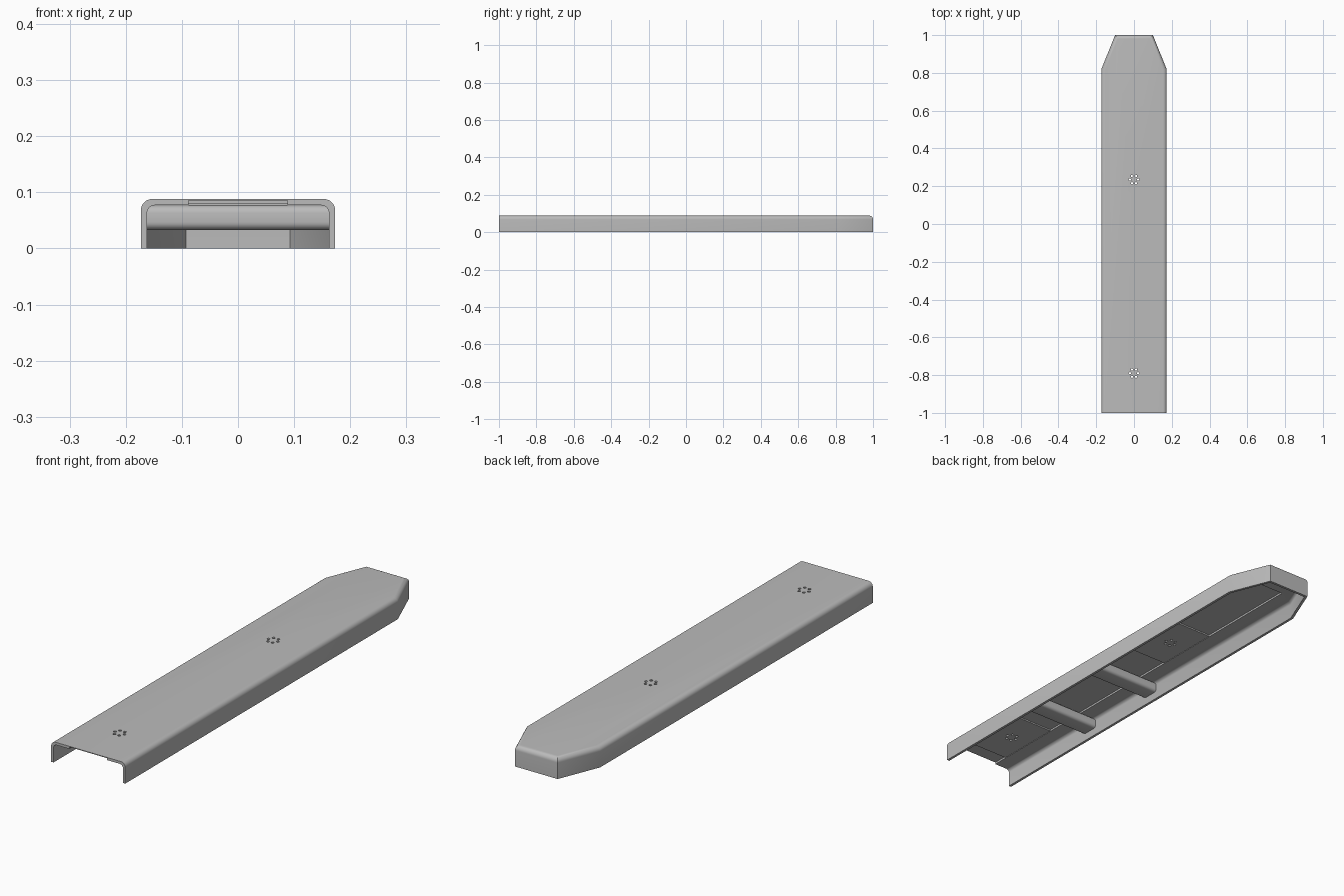
import bpy, bmesh, math
from mathutils import Vector

cube = bpy.data.objects.get("Cube")
if cube:
    bpy.data.objects.remove(cube, do_unlink=True)

HALF, HEIGHT, WALL = 0.173, 0.088, 0.011
UNDER = HEIGHT - WALL
SKIN_Z = 0.085
RECESS = 0.088

grey = bpy.data.materials.new("satin grey")
grey.use_nodes = True
colour = (0.5, 0.5, 0.5, 1)
grey.diffuse_color = colour
grey.node_tree.nodes["Principled BSDF"].inputs["Base Color"].default_value = colour


def make(name, bm):
    bmesh.ops.recalc_face_normals(bm, faces=bm.faces)
    mesh = bpy.data.meshes.new(name)
    bm.to_mesh(mesh)
    bm.free()
    mesh.materials.append(grey)
    ob = bpy.data.objects.new(name, mesh)
    bpy.context.collection.objects.link(ob)
    return ob


def loft(name, rings):
    """Skin a stack of closed rings and cap both ends."""
    bm = bmesh.new()
    loops = [[bm.verts.new(p) for p in ring] for ring in rings]
    for a, b in zip(loops, loops[1:]):
        n = len(a)
        for i in range(n):
            j = (i + 1) % n
            bm.faces.new((a[i], a[j], b[j], b[i]))
    bm.faces.new(loops[0])
    bm.faces.new(loops[-1])
    return make(name, bm)


def box(name, x, y0, y1, z0, z1):
    outline = ((-x, y0), (x, y0), (x, y1), (-x, y1))
    return loft(name, [[(px, py, z) for px, py in outline] for z in (z0, z1)])


def outline(d, z, front):
    """Plan outline moved inwards by d, with an open front edge."""
    right = [(HALF - d, front), (HALF - d, 0.82 - 0.194 * d), (0.1 - 0.673 * d, 1 - d)]
    pts = right + [(-x, y) for x, y in reversed(right)]
    return [(x, y, z) for x, y in pts]


def domed(name, inset, bottom, top, radius, front):
    """Tapered plan body whose upper edge is rounded."""
    rings = [outline(inset, bottom, front)]
    for i in range(9):
        a = math.pi / 2 * i / 8
        rings.append(outline(inset + radius * (1 - math.cos(a)),
                             top - radius * (1 - math.sin(a)), front))
    return loft(name, rings)


def cut(ob, cutter):
    mod = ob.modifiers.new("cut", "BOOLEAN")
    mod.operation, mod.solver, mod.object = "DIFFERENCE", "EXACT", cutter
    bpy.context.view_layer.objects.active = ob
    bpy.ops.object.modifier_apply(modifier=mod.name)
    bpy.data.objects.remove(cutter, do_unlink=True)


def smooth(ob):
    bpy.ops.object.select_all(action="DESELECT")
    ob.select_set(True)
    bpy.context.view_layer.objects.active = ob
    bpy.ops.object.shade_smooth_by_angle(angle=math.radians(30))


# Hollow channel with a closed, tapered back end
channel = domed("channel_cover", 0, 0, HEIGHT, 0.02, -1)
cut(channel, domed("hollow", WALL, -0.1, UNDER, 0.014, -1.1))

# Shallow recess along the underside
cut(channel, box("recess", RECESS, -1.1, 0.85, 0.05, SKIN_Z))

# Mounting plates in the recess, with a ring of six holes through each
for name, cy in (("front_mounting_plate", -0.79), ("rear_mounting_plate", 0.235)):
    plate = box(name, RECESS, cy - 0.145, cy + 0.145, UNDER + 0.002, SKIN_Z)
    for target in (channel, plate):
        bm = bmesh.new()
        for i in range(6):
            a = math.tau * i / 6
            made = bmesh.ops.create_cone(bm, cap_ends=True, segments=12,
                                         radius1=0.006, radius2=0.006, depth=0.1)
            bmesh.ops.translate(bm, verts=made["verts"],
                                vec=Vector((0.022 * math.cos(a), cy + 0.022 * math.sin(a), UNDER)))
        cut(target, make("holes", bm))
    smooth(plate)
smooth(channel)

# Rounded cross bars between the side walls
for name, cy in (("front_cross_bar", -0.48), ("rear_cross_bar", -0.09)):
    r, hy, hz, cz = 0.014, 0.04, 0.022, 0.055
    section = []
    for k, (sy, sz) in enumerate(((1, 1), (-1, 1), (-1, -1), (1, -1))):
        for i in range(6):
            a = math.pi / 2 * (k + i / 5)
            section.append((cy + sy * (hy - r) + r * math.cos(a),
                            cz + sz * (hz - r) + r * math.sin(a)))
    end = HALF - WALL + 0.001
    smooth(loft(name, [[(x, y, z) for y, z in section] for x in (-end, end)]))
